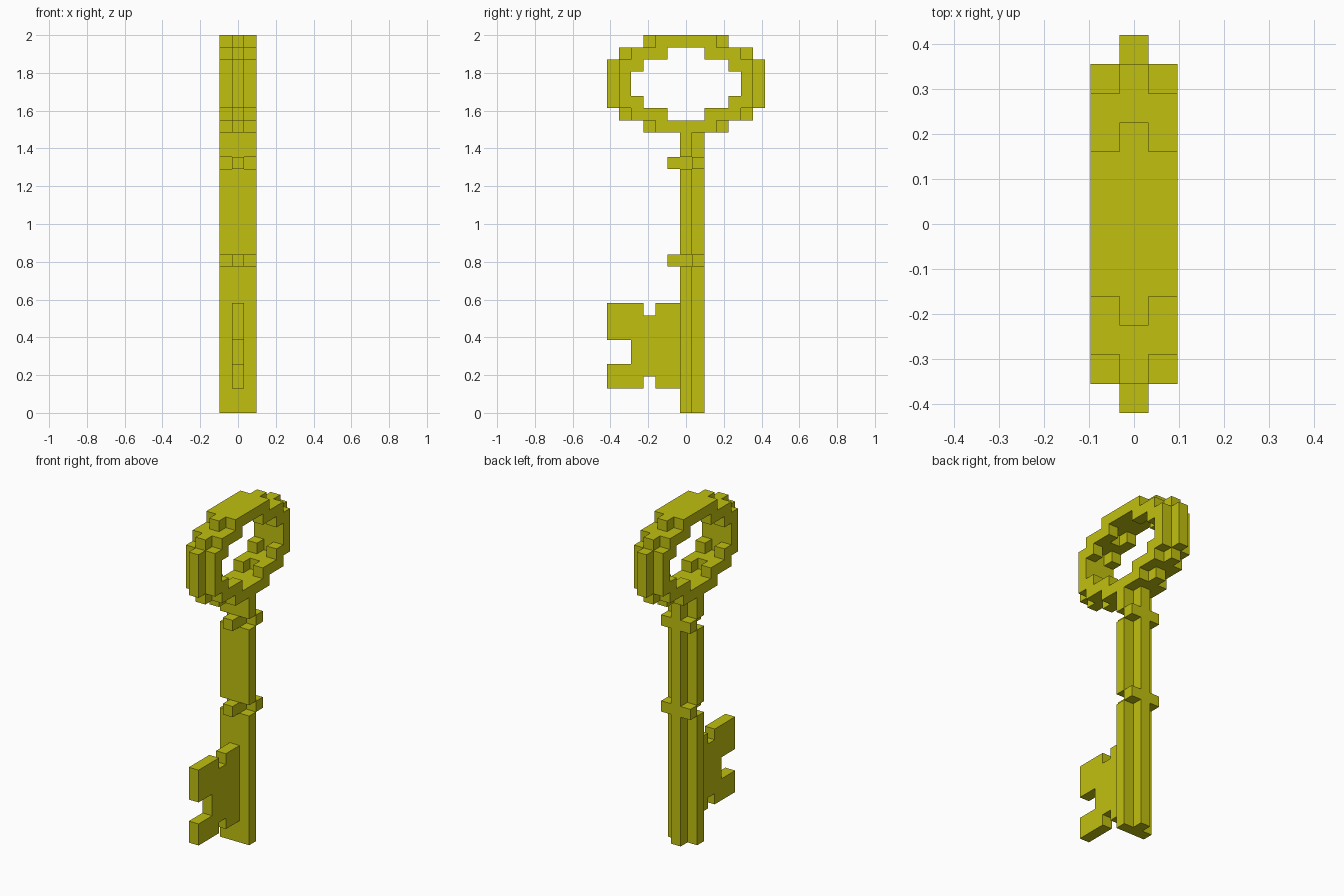
import bpy, bmesh, math
from mathutils import Vector

cube = bpy.data.objects.get("Cube")
if cube:
    bpy.data.objects.remove(cube, do_unlink=True)

U = 2 / 31  # size of one block

gold = bpy.data.materials.new("yellow gold")
gold.use_nodes = True
COLOUR = (0.527, 0.527, 0.005, 1)
gold.diffuse_color = COLOUR
gold.node_tree.nodes["Principled BSDF"].inputs["Base Color"].default_value = COLOUR


def block(x0, x1, y0, y1, z0, z1):
    """Cells of a box; x and y bounds are half-integers around the centre."""
    span = lambda a, b: range(math.floor(a + 0.5), math.floor(b + 0.5))
    return {(x, y, z) for x in span(x0, x1) for y in span(y0, y1) for z in range(z0, z1)}


def build(name, cells):
    """Make one clean shell around a set of block cells."""
    bm = bmesh.new()
    for c in cells:
        for axis in range(3):
            for sign in (-1, 1):
                near = list(c)
                near[axis] += sign
                if tuple(near) in cells:
                    continue
                n, a, b = Vector(), Vector(), Vector()
                n[axis], a[(axis + 1) % 3], b[(axis + 2) % 3] = sign / 2, sign / 2, 0.5
                mid = Vector((c[0], c[1], c[2] + 0.5)) + n
                corners = (mid - a - b, mid + a - b, mid + a + b, mid - a + b)
                bm.faces.new([bm.verts.new(p * U) for p in corners])
    bmesh.ops.remove_doubles(bm, verts=bm.verts, dist=U * 0.01)
    bmesh.ops.dissolve_limit(bm, angle_limit=0.01, verts=bm.verts, edges=bm.edges)
    mesh = bpy.data.meshes.new(name)
    bm.to_mesh(mesh)
    bm.free()
    mesh.materials.append(gold)
    obj = bpy.data.objects.new(name, mesh)
    bpy.context.collection.objects.link(obj)
    return obj


# Handle ring: outer half-width and opening half-width for each row
def ring_layer(x, outer, inner):
    cells = set()
    for i in range(8):
        row = min(i, 7 - i)
        z = 23 + i
        cells |= block(x - 0.5, x + 0.5, -outer[row], outer[row], z, z + 1)
        if inner[row]:
            cells -= block(x - 0.5, x + 0.5, -inner[row], inner[row], z, z + 1)
    return cells


ring = ring_layer(0, (3.5, 5.5, 6.5, 6.5), (0, 2.5, 4.5, 4.5))
for side in (-1, 1):
    ring |= ring_layer(side, (2.5, 4.5, 5.5, 5.5), (0, 1.5, 3.5, 4.5))
build("handle_ring", ring)

# Shaft: wide front slab with a narrow rib behind, notched at two collars
shaft = block(-1.5, 1.5, -0.5, 0.5, 0, 23) | block(-0.5, 0.5, 0.5, 1.5, 0, 23)
for z in (12, 20):
    shaft -= block(-1.5, 1.5, -1.5, 1.5, z, z + 1)
    collar = block(-0.5, 0.5, -1.5, 1.5, z, z + 1) | block(-1.5, 1.5, 0.5, 1.5, z, z + 1)
    build("upper_collar" if z == 20 else "lower_collar", collar)
build("shaft", shaft)

# Key bit: thin plate with a front gap and two small notches
bit = block(-0.5, 0.5, -6.5, -0.5, 2, 9)
bit -= block(-0.5, 0.5, -6.5, -4.5, 4, 6)
for z in (2, 8):
    bit -= block(-0.5, 0.5, -3.5, -2.5, z, z + 1)
build("key_bit", bit)
